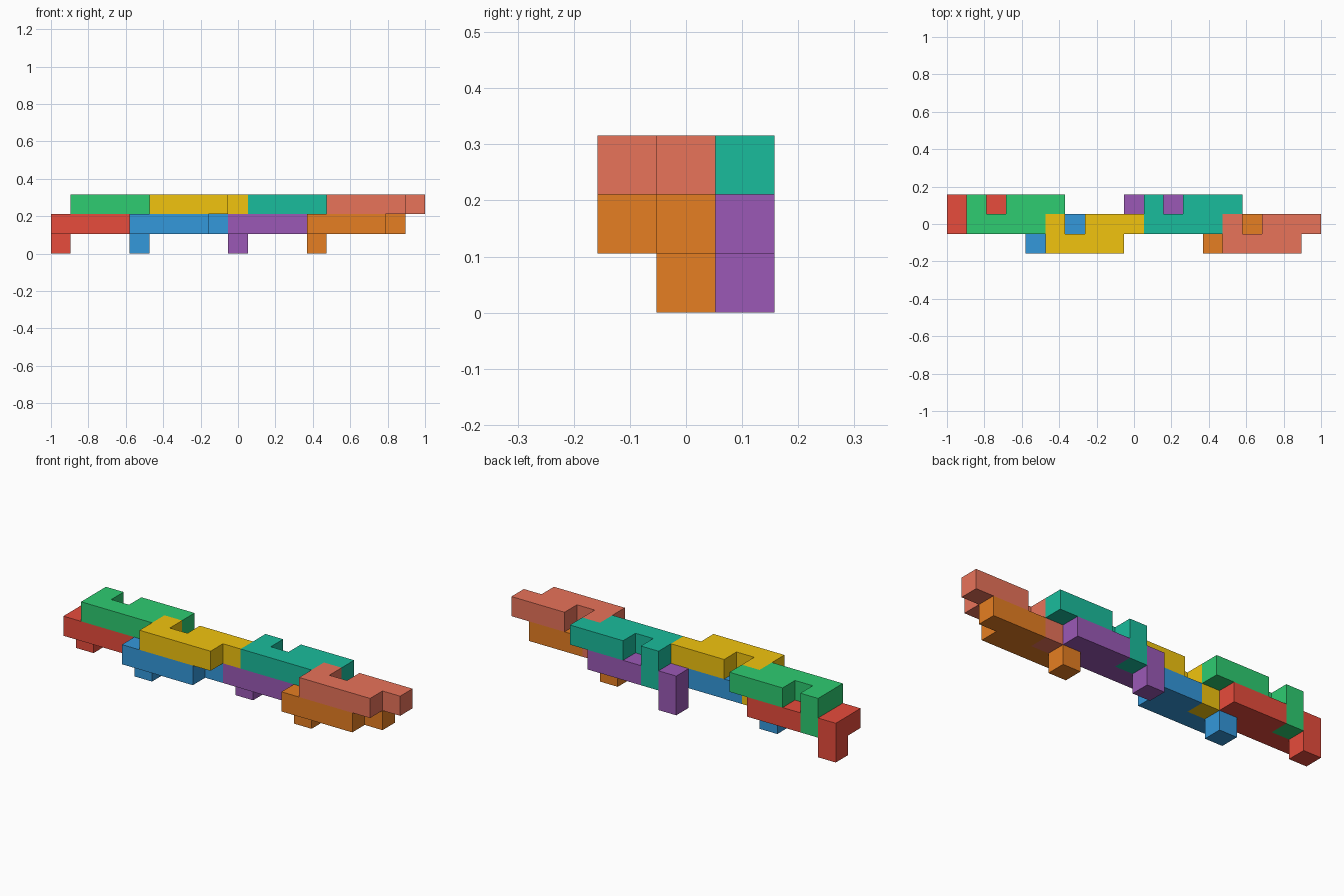
import bpy
import bmesh
from mathutils import Vector

if "Cube" in bpy.data.objects:
    bpy.data.objects.remove(bpy.data.objects["Cube"])

U = 2 / 19  # cube edge; the whole row is 19 cubes long


def linear(hex_color):
    """Hex colour to linear RGBA."""
    c = [int(hex_color[i:i + 2], 16) / 255 for i in (0, 2, 4)]
    return [v / 12.92 if v <= 0.04045 else ((v + 0.055) / 1.055) ** 2.4 for v in c] + [1.0]


def extrude(bm, faces, dz):
    ret = bmesh.ops.extrude_face_region(bm, geom=faces)
    verts = [g for g in ret["geom"] if isinstance(g, bmesh.types.BMVert)]
    bmesh.ops.translate(bm, verts=verts, vec=(0, 0, dz))


def puzzle_mesh():
    bm = bmesh.new()
    # Notched plate outline, in cubes; the foot cell is its own face
    outline = [(0, 0), (4, 0), (4, 1), (5, 1), (5, 2), (2, 2), (2, 1), (1, 1), (0, 1)]
    v = [bm.verts.new((x, y, 0)) for x, y in outline]
    corners = [bm.verts.new((1, 2, 0)), bm.verts.new((0, 2, 0))]
    plate = bm.faces.new(v)
    foot = bm.faces.new([v[8], v[7]] + corners)
    extrude(bm, [plate, foot], 1)

    # Foot cube hanging below the corner cell
    target = Vector((0.5, 1.5, 0))
    foot = next(f for f in bm.faces if (f.calc_center_median() - target).length < 0.01)
    extrude(bm, [foot], -1)
    if foot.is_valid:
        bmesh.ops.delete(bm, geom=[foot], context="FACES_ONLY")

    bmesh.ops.recalc_face_normals(bm, faces=bm.faces[:])
    bmesh.ops.scale(bm, vec=(U, U, U), verts=bm.verts[:])
    me = bpy.data.meshes.new("puzzle_piece")
    bm.to_mesh(me)
    bm.free()
    return me


# Interlocked pieces: colour name, hex, (column, row, layer) in cubes
pieces = [
    ("red", "e74c3c", (0, 1, 1)),
    ("green", "2ecc71", (1, 1, 2)),
    ("blue", "3498db", (4, 0, 1)),
    ("yellow", "f1c40f", (5, 0, 2)),
    ("purple", "9b59b6", (9, 1, 1)),
    ("teal", "1abc9c", (10, 1, 2)),
    ("orange", "e67e22", (13, 0, 1)),
    ("coral", "e8735a", (14, 0, 2)),
]

base = puzzle_mesh()
for name, color, (i, j, k) in pieces:
    me = base.copy()
    mat = bpy.data.materials.new(name)
    mat.diffuse_color = linear(color)
    mat.use_nodes = True
    mat.node_tree.nodes["Principled BSDF"].inputs["Base Color"].default_value = mat.diffuse_color
    me.materials.append(mat)
    ob = bpy.data.objects.new(name + "_piece", me)
    ob.location = ((i - 9.5) * U, (j - 1.5) * U, k * U)
    bpy.context.collection.objects.link(ob)
bpy.data.meshes.remove(base)
